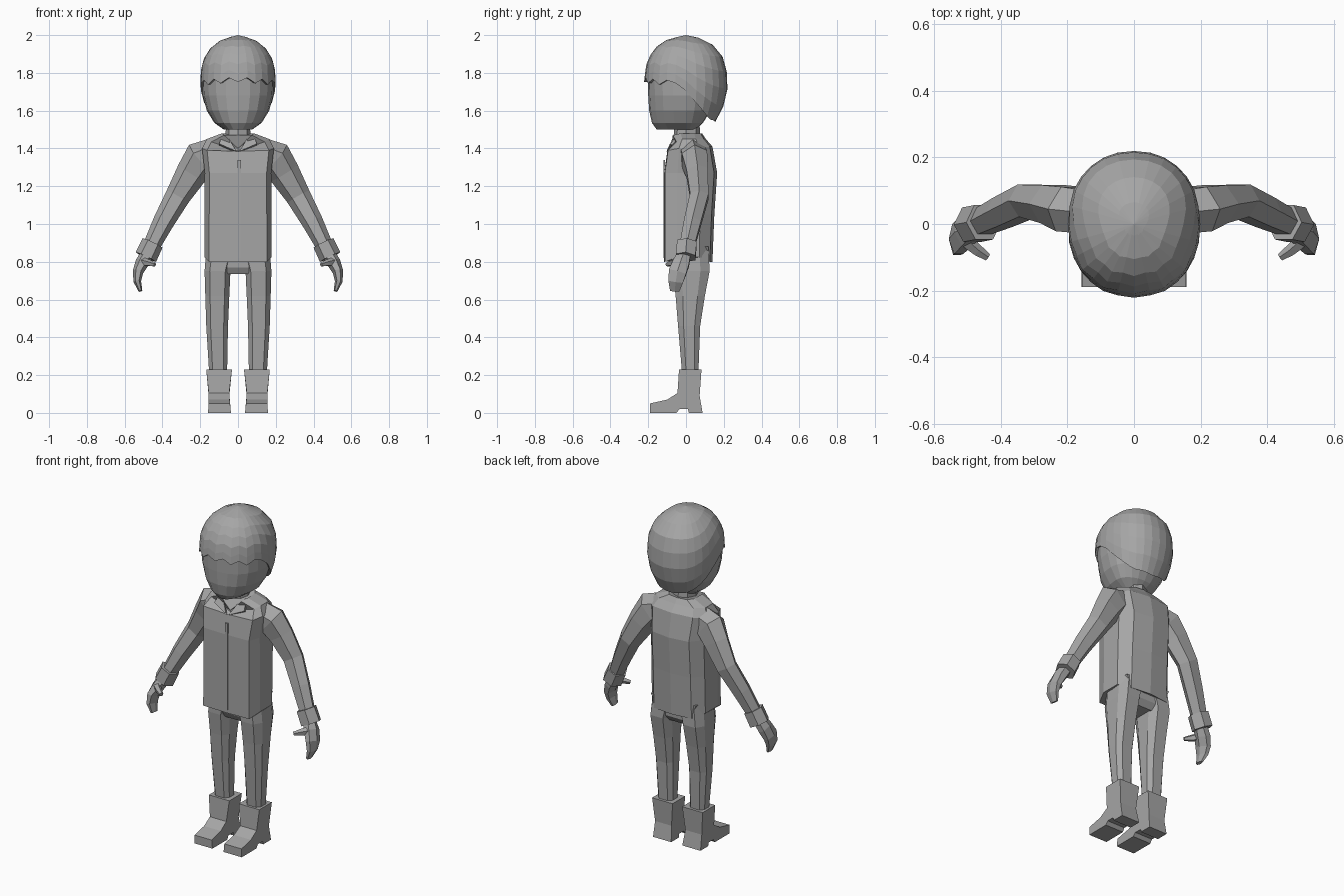
import bpy, bmesh, math
from mathutils import Vector

if "Cube" in bpy.data.objects:
    bpy.data.objects.remove(bpy.data.objects["Cube"])

grey = bpy.data.materials.new("plain_grey")
grey.diffuse_color = (0.38, 0.38, 0.38, 1)
grey.use_nodes = True
grey.node_tree.nodes["Principled BSDF"].inputs["Base Color"].default_value = grey.diffuse_color


def finish(name, bm, mirror=False):
    """Turn a bmesh into a flat-shaded object, optionally mirrored in x."""
    bmesh.ops.recalc_face_normals(bm, faces=bm.faces)
    mesh = bpy.data.meshes.new(name)
    bm.to_mesh(mesh)
    bm.free()
    mesh.materials.append(grey)
    ob = bpy.data.objects.new(name, mesh)
    bpy.context.collection.objects.link(ob)
    if mirror:
        ob.modifiers.new("mirror", 'MIRROR').use_mirror_merge = False
    return ob


def loft(name, rings, mirror=False, apex=None, base=None):
    """Skin a list of closed rings; close the ends with a cap or a point."""
    bm = bmesh.new()
    vr = [[bm.verts.new(p) for p in r] for r in rings]
    n = len(vr[0])
    for a, b in zip(vr, vr[1:]):
        for i in range(n):
            j = (i + 1) % n
            bm.faces.new((a[i], a[j], b[j], b[i]))
    for ring, tip in ((vr[0], base), (vr[-1], apex)):
        if tip is None:
            bm.faces.new(ring)
        else:
            v = bm.verts.new(tip)
            for i in range(n):
                bm.faces.new((ring[i], ring[(i + 1) % n], v))
    return finish(name, bm, mirror)


def tube(name, path, n=6, turn=0.0):
    """Mirrored limb along (x, y, z, half width, half depth) stations."""
    pts = [Vector(p[:3]) for p in path]
    rings = []
    for k, p in enumerate(path):
        t = (pts[min(k + 1, len(pts) - 1)] - pts[max(k - 1, 0)]).normalized()
        u = Vector((0, 1, 0)).cross(t).normalized()
        v = t.cross(u)
        rings.append([pts[k] + u * p[3] * math.cos(a) + v * p[4] * math.sin(a)
                      for a in (turn + math.tau * i / n for i in range(n))])
    return loft(name, rings, True)


def interp(table, x, col=1):
    for a, b in zip(table, table[1:]):
        if x <= b[0]:
            f = max(0, (x - a[0]) / (b[0] - a[0]))
            return a[col] + f * (b[col] - a[col])
    return table[-1][col]


def oval(rx, yf, yb, z, n, power=0.92):
    """Rounded horizontal ring starting at the front."""
    out = []
    for i in range(n):
        a = math.tau * i / n
        s, c = math.sin(a), math.cos(a)
        x = math.copysign(abs(s) ** power, s) * rx
        y = math.copysign(abs(c) ** power, c)
        out.append((x, y * yf if y > 0 else -y * yb, z))
    return out


# Face and jaw
face = [(1.50, .075, -.155, .05), (1.535, .125, -.18, .09), (1.60, .165, -.195, .13),
        (1.68, .187, -.20, .16), (1.78, .193, -.203, .19), (1.86, .15, -.16, .15)]
loft("head", [oval(rx, f, b, z, 20) for z, rx, f, b in face])

# Hair cap: each column starts at its own hairline height
prof = [(1.52, .125, .125), (1.54, .145, .155), (1.60, .172, .19), (1.68, .194, .217),
        (1.75, .2, .222), (1.84, .194, .212), (1.89, .175, .192), (1.94, .139, .155),
        (1.98, .083, .095), (2.0, 0, 0)]
hairline = [(0, 1.765), (55, 1.75), (82, 1.745), (95, 1.68), (108, 1.62), (135, 1.555), (180, 1.54)]
N = 28
rings = [[] for _ in range(7)]
for i in range(N):
    a = 360 * i / N
    off = min(a, 360 - a)
    low = interp(hairline, off)
    if off < 75:
        low += .013 if i % 2 else -.013
    for ring, t in zip(rings, (0, .18, .38, .58, .75, .89, .97)):
        z = low + (2 - low) * t
        rx, ry = interp(prof, z, 1), interp(prof, z, 2)
        ring.append(oval(rx, -ry, ry, z, N)[i])
loft("hair", rings, apex=(0, 0, 2), base=(0, 0, 1.75))

# Neck
loft("neck", [oval(rx, f, b, z, 8) for z, rx, f, b in
              ((1.36, .08, -.07, .08), (1.47, .066, -.065, .075), (1.56, .062, -.06, .07))])


def body_ring(zf, zs, zb, w, yf, yb, zmid=None):
    """Ten-sided torso ring: front, side and back heights may differ."""
    half = [(w * .86, yf, zf), (w, yf * .4, zs), (w, yb * .5, zs), (w * .7, yb * .9, zb)]
    mid = (0, yf - .004, zf if zmid is None else zmid)
    return [mid] + half + [(0, yb, zb)] + [(-x, y, z) for x, y, z in reversed(half)]


# Jacket body with a lowered hem front and an open V at the collar
loft("jacket_body", [
    body_ring(.80, .825, .80, .178, -.112, .14, .80),
    body_ring(1.05, 1.05, 1.05, .177, -.112, .15),
    body_ring(1.27, 1.27, 1.27, .176, -.112, .165),
    body_ring(1.39, 1.40, 1.41, .19, -.095, .14, 1.385),
    body_ring(1.435, 1.45, 1.45, .165, -.05, .105, 1.39),
    body_ring(1.47, 1.48, 1.48, .085, -.07, .085, 1.40)])

# Front placket and collar flaps
bm = bmesh.new()
bmesh.ops.create_cube(bm, size=1)
for v in bm.verts:
    v.co = (v.co.x * .018 + .006, v.co.y * .008 - .116, 1.08 + v.co.z * .52)
finish("placket", bm)
bm = bmesh.new()
flap = [(.008, -.103, 1.385), (.10, -.085, 1.425), (.08, -.035, 1.478), (.05, -.07, 1.455)]
front = [bm.verts.new(p) for p in flap]
back = [bm.verts.new((x, y + .012, z - .008)) for x, y, z in flap]
bm.faces.new(front)
bm.faces.new(back[::-1])
for i in range(4):
    j = (i + 1) % 4
    bm.faces.new((front[i], back[i], back[j], front[j]))
finish("collar", bm, True)

# Sleeves, cuffs and hands
tube("sleeve", [(.13, .035, 1.37, .085, .075), (.195, .045, 1.345, .098, .078),
                (.245, .06, 1.27, .083, .066), (.32, .07, 1.145, .066, .056),
                (.395, .035, 1.01, .056, .052), (.46, .005, .88, .045, .045)])
tube("cuff", [(.452, .005, .90, .058, .06), (.488, -.002, .825, .06, .06)])
tube("hand", [(.475, -.005, .85, .035, .036), (.508, -.025, .795, .036, .05),
              (.53, -.045, .745, .028, .054), (.533, -.055, .695, .02, .045),
              (.516, -.06, .645, .01, .028)])
tube("thumb", [(.505, -.05, .80, .025, .022), (.47, -.08, .793, .018, .018),
               (.44, -.10, .785, .011, .012)], 5)

# Trouser legs and hips
legs = []
for z, xi, xo, yf, yb in ((.86, .01, .168, -.07, .12), (.75, .04, .177, -.07, .125),
                          (.62, .046, .173, -.055, .10), (.46, .053, .168, -.042, .075),
                          (.20, .058, .152, -.02, .065)):
    xm, ym = (xi + xo) / 2, (yf + yb) / 2
    q, h = (xo - xi) * .3, (yb - yf) * .25
    legs.append([(xm - q, yf, z), (xm + q, yf, z), (xo, ym - h, z), (xo, ym + h, z),
                 (xm + q, yb, z), (xm - q, yb, z), (xi, ym + h, z), (xi, ym - h, z)])
loft("trouser_leg", legs, True)
loft("hips", [[(s * w, y, z) for s, y in ((-1, f), (1, f), (1, b), (-1, b))]
              for z, w, f, b in ((.735, .05, -.045, .09), (.77, .09, -.065, .115), (.88, .15, -.07, .12))])

# Boots: side profile extruded across the foot, flared at the shaft top
side = [(-.19, 0), (-.19, .05), (-.10, .07), (-.045, .105), (-.037, .23), (.082, .23),
        (.072, .09), (.088, 0), (.015, 0), (.01, .02), (-.035, .02), (-.05, 0)]
inner = [(0, .037), (.10, .047), (.23, .032)]
outer = [(0, .158), (.10, .155), (.23, .168)]
loft("boot", [[(interp(t, z), y, z) for y, z in side] for t in (inner, outer)], True)
